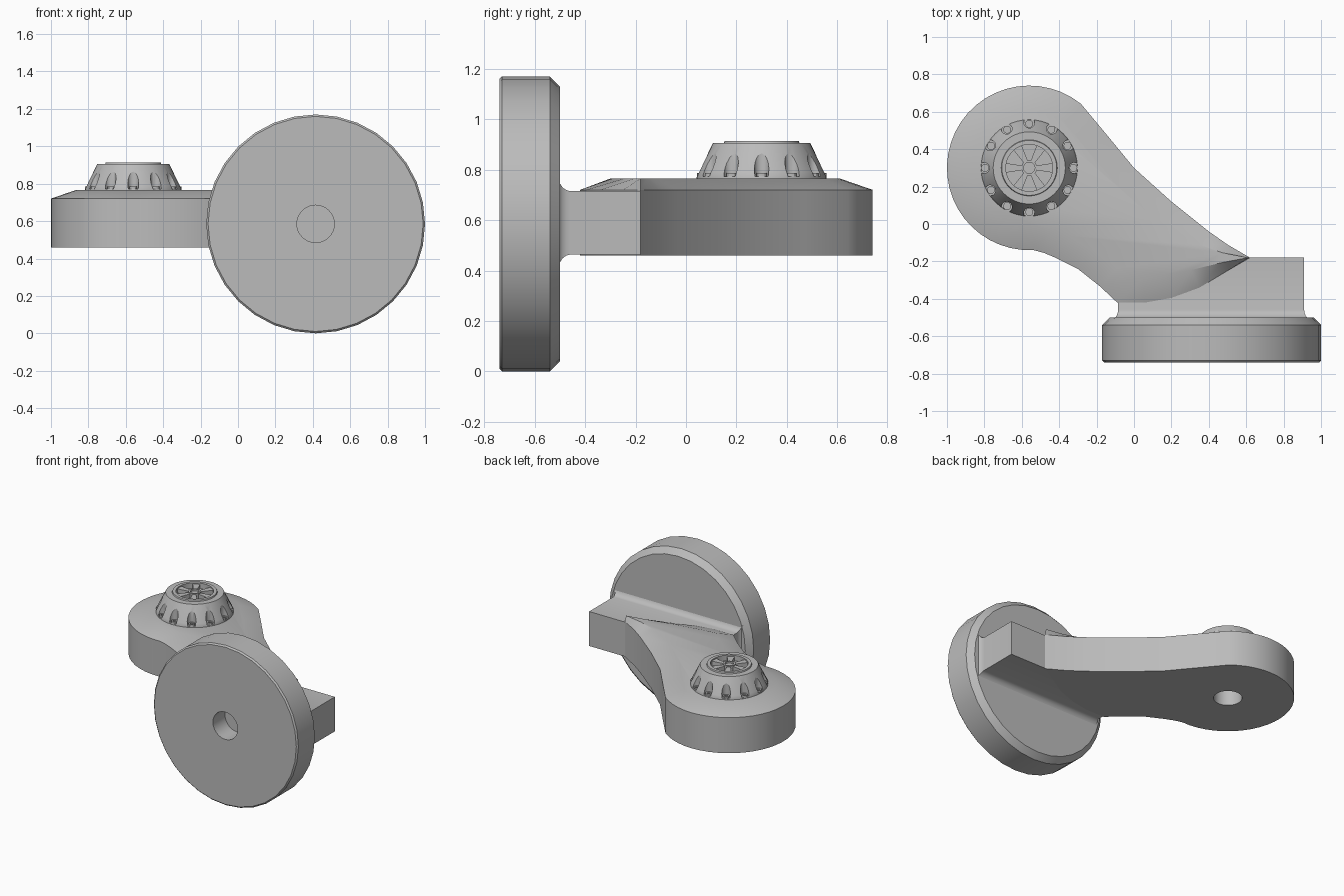
import bpy, bmesh, math
from mathutils import Vector, Matrix

if "Cube" in bpy.data.objects:
    bpy.data.objects.remove(bpy.data.objects["Cube"])

GREY = (0.5, 0.5, 0.5, 1)
mat = bpy.data.materials.new("grey plastic")
mat.use_nodes = True
mat.diffuse_color = GREY
mat.node_tree.nodes["Principled BSDF"].inputs["Base Color"].default_value = GREY

PIVOT = Vector((-0.56, 0.30, 0))


def finish(name, bm, angle=30):
    bmesh.ops.recalc_face_normals(bm, faces=bm.faces)
    mesh = bpy.data.meshes.new(name)
    bm.to_mesh(mesh)
    bm.free()
    ob = bpy.data.objects.new(name, mesh)
    bpy.context.collection.objects.link(ob)
    mesh.materials.append(mat)
    bpy.ops.object.select_all(action='DESELECT')
    ob.select_set(True)
    bpy.context.view_layer.objects.active = ob
    bpy.ops.object.shade_smooth_by_angle(angle=math.radians(angle))
    return ob


def loft(bm, rings):
    """Join closed rings of points and cap both ends."""
    loops = [[bm.verts.new(p) for p in ring] for ring in rings]
    for a, b in zip(loops, loops[1:]):
        for i in range(len(a)):
            j = (i + 1) % len(a)
            bm.faces.new((a[i], a[j], b[j], b[i]))
    bm.faces.new(loops[0])
    bm.faces.new(loops[-1])


def lathe(bm, profile, place, n=32):
    turns = [math.tau * i / n for i in range(n)]
    loft(bm, [[place @ Vector((r * math.cos(t), r * math.sin(t), z)) for t in turns]
              for r, z in profile])


def cut(ob, cutter):
    """Subtract a cutter, then discard it."""
    cutter.hide_render = True
    mod = ob.modifiers.new("cut", 'BOOLEAN')
    mod.operation = 'DIFFERENCE'
    mod.solver = 'EXACT'
    mod.object = cutter
    bpy.ops.object.select_all(action='DESELECT')
    bpy.context.view_layer.objects.active = ob
    ob.select_set(True)
    bpy.ops.object.modifier_apply(modifier=mod.name)
    bpy.data.objects.remove(cutter)
    bpy.ops.object.shade_smooth_by_angle(angle=math.radians(30))


# Large upright disc with a blind hole in its front
bm = bmesh.new()
lathe(bm, [(0.1, 0.6), (0.1, 0.74), (0.575, 0.74), (0.585, 0.73), (0.585, 0.54), (0.545, 0.5)],
      Matrix.Translation((0.415, 0, 0.585)) @ Matrix.Rotation(math.pi / 2, 4, 'X'))
finish("mounting_disc", bm)

# Rectangular neck flaring into the disc
bm = bmesh.new()
rings = []
for y, g in [(-0.18, 0), (-0.46, 0), (-0.475, 0.004), (-0.49, 0.015), (-0.5, 0.03), (-0.505, 0.045)]:
    x0, x1, z0, z1 = -0.085 - 0.5 * g, 0.91 + 0.5 * g, 0.463 - g, 0.715 + g
    rings.append([(x0, y, z0), (x1, y, z0), (x1, y, z1), (x0, y, z1)])
loft(bm, rings)
finish("neck_block", bm, 35)

# Curved arm: rounded end, swept sides, sloping top edge
outline = []
for i in range(29):
    t = math.radians(51 + 222 * i / 28)
    outline.append(PIVOT.xy + 0.44 * Vector((math.cos(t), math.sin(t))))
tip = Vector((0.62, -0.18))
outline += [Vector(p) for p in [
    (-0.48, -0.155), (-0.42, -0.18), (-0.3, -0.24), (-0.18, -0.335), (-0.09, -0.42),
    (0.06, -0.42), (0.2, -0.395), (0.35, -0.34), (0.5, -0.25), tip,
    (0.5, -0.11), (0.4, -0.04), (0.2, 0.12), (0, 0.3), (-0.14, 0.47)]]


def inset(points, width):
    result = []
    for i, p in enumerate(points):
        a = (p - points[i - 1]).normalized()
        b = (points[(i + 1) % len(points)] - p).normalized()
        n = Vector((-a.y - b.y, a.x + b.x)).normalized()
        result.append(p + n * min(width, 0.3 * (p - tip).length + 0.01))
    return result


bm = bmesh.new()
loft(bm, [[(*p, z) for p in pts] for pts, z in
          [(outline, 0.46), (outline, 0.72), (inset(outline, 0.13), 0.765)]])
arm = finish("swept_arm", bm)

# Blind hole under the rounded end
bm = bmesh.new()
lathe(bm, [(0.095, 0.3), (0.095, 0.6)], Matrix.Translation(PIVOT))
cut(arm, finish("hole_cutter", bm))

# Conical hub with a raised rim and recessed centre
bm = bmesh.new()
lathe(bm, [(0.258, 0.755), (0.258, 0.77), (0.25, 0.79), (0.193, 0.905), (0.15, 0.905),
           (0.147, 0.914), (0.125, 0.914), (0.125, 0.875)], Matrix.Translation(PIVOT), 48)
hub = finish("hub", bm)

# Notches around the hub, each holding a bolt
bm = bmesh.new()
bolts = bmesh.new()
for i in range(12):
    around = Matrix.Translation(PIVOT) @ Matrix.Rotation(math.tau * i / 12, 4, 'Z')
    lathe(bm, [(0.029, 0.772), (0.029, 0.95)], around @ Matrix.Translation((0.242, 0, 0)), 16)
    lathe(bolts, [(0.021, 0.765), (0.021, 0.786), (0.011, 0.786), (0.011, 0.778)],
          around @ Matrix.Translation((0.236, 0, 0)), 12)
cut(hub, finish("notch_cutter", bm))
finish("hub_bolts", bolts)

# Six flared spokes and a centre boss
bm = bmesh.new()
for i in range(6):
    around = Matrix.Translation(PIVOT) @ Matrix.Rotation(math.tau * i / 6, 4, 'Z')
    shape = [(0.03, -0.011), (0.13, -0.026), (0.13, 0.026), (0.03, 0.011)]
    loft(bm, [[around @ Vector((x, y, z)) for x, y in shape] for z in (0.87, 0.905)])
lathe(bm, [(0.042, 0.87), (0.042, 0.912), (0.03, 0.912), (0.03, 0.9)], Matrix.Translation(PIVOT), 20)
finish("hub_spokes", bm)
